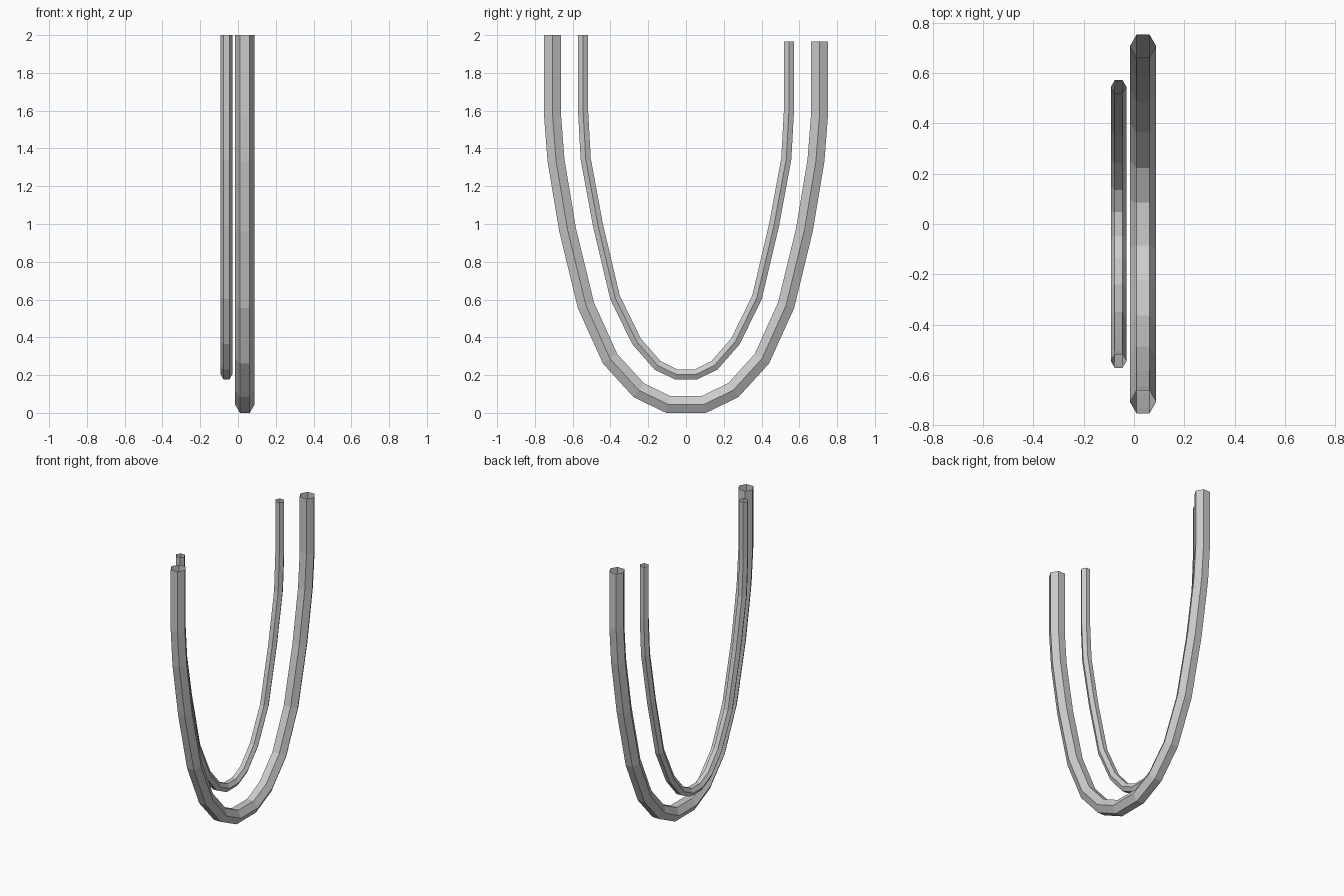
import bpy, bmesh, math
from mathutils import Vector

if "Cube" in bpy.data.objects:
    bpy.data.objects.remove(bpy.data.objects["Cube"])


def u_tube(name, x, radius, half_path):
    """Open-ended hexagonal tube swept along a mirrored U path in the YZ plane."""
    # Left arm down to the bottom, then mirrored up; the +y arm stops slightly lower
    path = [Vector((0, y, z)) for y, z in half_path]
    path += [Vector((0, -y, min(z, 1.965))) for y, z in reversed(half_path)]
    bm = bmesh.new()
    rings = []
    for i, p in enumerate(path):
        a = (p - path[i - 1]).normalized() if i else (path[1] - p).normalized()
        b = (path[i + 1] - p).normalized() if i < len(path) - 1 else a
        t = (a + b).normalized()
        side = Vector((0, -t.z, t.y)) / t.dot(a)  # mitred joint
        ring = []
        for k in range(6):
            ang = k * math.pi / 3
            co = p + Vector((x + radius * math.cos(ang), 0, 0)) + side * radius * math.sin(ang)
            ring.append(bm.verts.new(co))
        rings.append(ring)
    for r, s in zip(rings, rings[1:]):
        for k in range(6):
            n = (k + 1) % 6
            bm.faces.new((r[k], r[n], s[n], s[k]))
    # Make the walls face outwards
    f = bm.faces[:][0]
    f.normal_update()
    if f.normal.dot(f.calc_center_median() - (path[0] + path[1]) / 2 - Vector((x, 0, 0))) < 0:
        bmesh.ops.reverse_faces(bm, faces=bm.faces[:])
    mesh = bpy.data.meshes.new(name)
    bm.to_mesh(mesh)
    bm.free()
    obj = bpy.data.objects.new(name, mesh)
    bpy.context.collection.objects.link(obj)
    return obj


# Thick outer loop
u_tube("outer_loop", 0.036, 0.052, [
    (-0.707, 2.0), (-0.707, 1.58), (-0.688, 1.335), (-0.627, 0.97),
    (-0.53, 0.57), (-0.402, 0.287), (-0.25, 0.12), (-0.095, 0.045)])

# Thin inner loop
u_tube("inner_loop", -0.061, 0.031, [
    (-0.545, 2.0), (-0.545, 1.6), (-0.531, 1.345), (-0.466, 0.994),
    (-0.376, 0.612), (-0.262, 0.379), (-0.151, 0.252), (-0.053, 0.204)])
